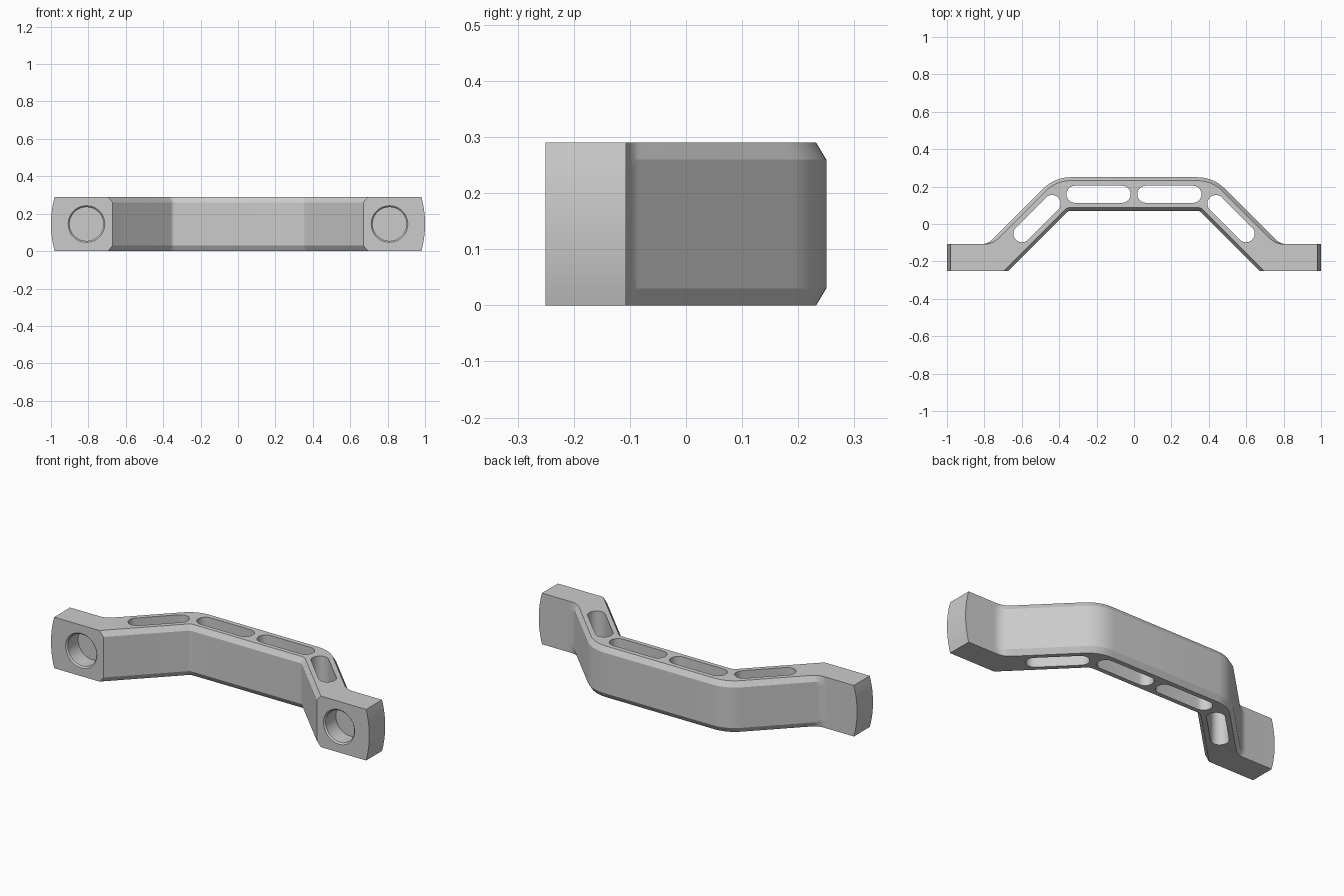
import bpy, bmesh, math
from mathutils import Vector

cube = bpy.data.objects.get("Cube")
if cube:
    bpy.data.objects.remove(cube, do_unlink=True)

HEIGHT, BEVEL_H, BEVEL_W = 0.29, 0.03, 0.018
MID = HEIGHT / 2
FRONT, BACK, PAD_BACK = -0.25, 0.25, -0.107
THICK = 0.18
DIAG_FRONT = 0.42                                  # front slope: y = x + DIAG_FRONT
DIAG_BACK = DIAG_FRONT + THICK * math.sqrt(2)

metal = bpy.data.materials.new("light grey metal")
metal.use_nodes = True
grey = (0.6, 0.6, 0.6, 1)
metal.diffuse_color = grey
metal.node_tree.nodes["Principled BSDF"].inputs["Base Color"].default_value = grey


def make_object(name, bm):
    bmesh.ops.recalc_face_normals(bm, faces=bm.faces)
    mesh = bpy.data.meshes.new(name)
    bm.to_mesh(mesh)
    bm.free()
    mesh.materials.append(metal)
    obj = bpy.data.objects.new(name, mesh)
    bpy.context.collection.objects.link(obj)
    return obj


def loft(name, rings):
    """Skin a stack of equal-length rings and cap both ends."""
    bm = bmesh.new()
    loops = [[bm.verts.new(p) for p in ring] for ring in rings]
    n = len(loops[0])
    for a, b in zip(loops, loops[1:]):
        for i in range(n):
            j = (i + 1) % n
            bm.faces.new((a[i], a[j], b[j], b[i]))
    bm.faces.new(loops[0])
    bm.faces.new(loops[-1])
    return make_object(name, bm)


def fillet(corner, dir_in, dir_out, radius, steps=8):
    """Arc rounding a 45 degree corner between two travel directions."""
    c, u, v = Vector(corner), Vector(dir_in).normalized(), Vector(dir_out).normalized()
    start = c - u * radius * math.tan(math.pi / 8)
    side = (v - u * u.dot(v)).normalized()
    angles = [math.pi / 4 * i / steps for i in range(steps + 1)]
    return [start + u * radius * math.sin(t) + side * radius * (1 - math.cos(t)) for t in angles]


def outline(inset, end_x):
    """Plan of the handle; only the grip edges are inset for the bevel."""
    df = DIAG_FRONT + inset * math.sqrt(2)
    db = DIAG_BACK - inset * math.sqrt(2)
    y_front, y_back = BACK - THICK + inset, BACK - inset
    left = [Vector((-end_x, FRONT)), Vector((FRONT - df, FRONT))]
    left += fillet((y_front - df, y_front), (1, 1), (1, 0), 0.025 + inset)
    back = fillet((PAD_BACK - db, PAD_BACK), (1, 0), (1, 1), 0.08 + inset)
    back += fillet((y_back - db, y_back), (1, 1), (1, 0), 0.205 - inset)
    back = [Vector((-end_x, PAD_BACK))] + back

    def flip(points):
        return [Vector((-p.x, p.y)) for p in reversed(points)]
    return left + flip(left) + [Vector((-p.x, p.y)) for p in back] + back[::-1]


# Handle body, with bowed pad ends and bevelled grip
levels = [0] + [BEVEL_H + (HEIGHT - 2 * BEVEL_H) * i / 10 for i in range(11)] + [HEIGHT]
rings = []
for z in levels:
    end_x = 0.46 + math.sqrt(0.54 ** 2 - (z - MID) ** 2)
    inset = BEVEL_W if z in (levels[0], levels[-1]) else 0
    rings.append([(p.x, p.y, z) for p in outline(inset, end_x)])
handle = loft("handle", rings)


def slot_cutter(name, a, b, radius=0.046, steps=12):
    a, b = Vector(a), Vector(b)
    heading = math.atan2(b.y - a.y, b.x - a.x)
    ring = []
    for centre, offset in ((b, -math.pi / 2), (a, math.pi / 2)):
        for i in range(steps + 1):
            t = heading + offset + math.pi * i / steps
            ring.append(centre + Vector((math.cos(t), math.sin(t))) * radius)
    return loft(name, [[(p.x, p.y, z) for p in ring] for z in (-0.1, HEIGHT + 0.1)])


def bore_cutter(name, x, segments=48):
    # radius at each depth: countersunk mouth, then a blind bore
    stages = ((FRONT - 0.008, 0.106), (FRONT + 0.008, 0.09), (FRONT + 0.1, 0.09))
    turn = [2 * math.pi * i / segments for i in range(segments)]
    return loft(name, [[(x + r * math.cos(t), y, MID + r * math.sin(t)) for t in turn]
                       for y, r in stages])


# Lightening slots and blind screw holes on both sides
cutters = []
for side, label in ((1, "left"), (-1, "right")):
    cutters += [
        slot_cutter(label + "_grip_slot_cutter", (side * 0.064, 0.159), (side * 0.315, 0.159)),
        slot_cutter(label + "_slope_slot_cutter", (side * 0.438, 0.109), (side * 0.599, -0.052)),
        bore_cutter(label + "_screw_hole_cutter", side * 0.81),
    ]
for cutter in cutters:
    cutter.hide_render = True
    cutter.hide_set(True)
    cut = handle.modifiers.new(cutter.name, "BOOLEAN")
    cut.operation, cut.solver, cut.object = "DIFFERENCE", "EXACT", cutter

# Apply the cuts, drop the cutters, shade smooth across the rounded corners
bpy.context.view_layer.update()
result = bpy.data.meshes.new_from_object(handle.evaluated_get(bpy.context.evaluated_depsgraph_get()))
handle.modifiers.clear()
handle.data = result
for cutter in cutters:
    bpy.data.objects.remove(cutter, do_unlink=True)
bpy.ops.object.select_all(action="DESELECT")
handle.select_set(True)
bpy.context.view_layer.objects.active = handle
bpy.ops.object.shade_smooth_by_angle(angle=math.radians(25))
